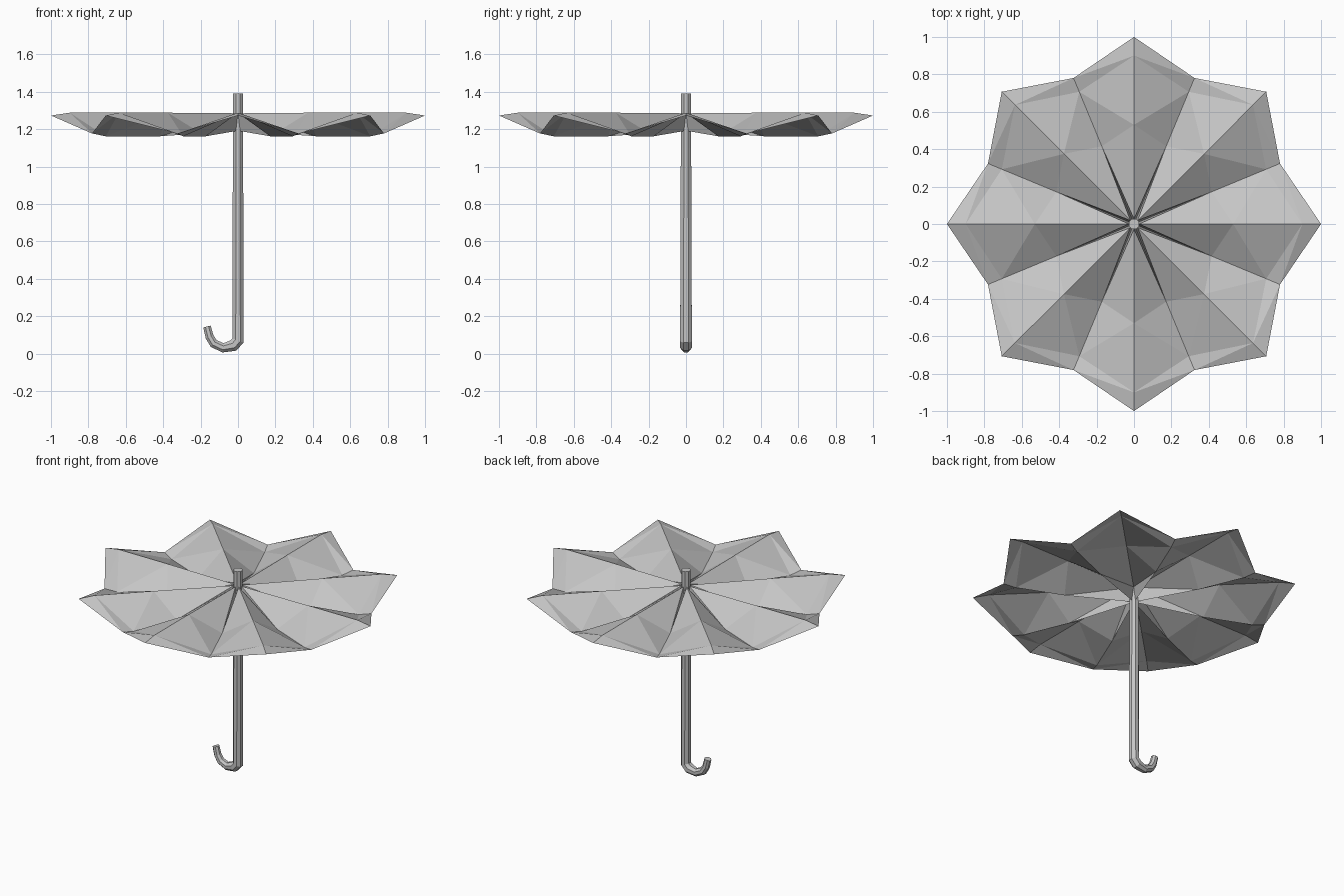
import bpy
import bmesh
from math import sin, cos, pi
from mathutils import Vector

cube = bpy.data.objects.get("Cube")
if cube:
    bpy.data.objects.remove(cube, do_unlink=True)

SIDES = 8


def make_material(name, color):
    mat = bpy.data.materials.new(name)
    mat.use_nodes = True
    mat.diffuse_color = color
    mat.node_tree.nodes["Principled BSDF"].inputs["Base Color"].default_value = color
    return mat


def finish(bm, name, mat):
    mesh = bpy.data.meshes.new(name)
    bm.to_mesh(mesh)
    bm.free()
    mesh.materials.append(mat)
    obj = bpy.data.objects.new(name, mesh)
    bpy.context.collection.objects.link(obj)
    return obj


grey = make_material("plain grey", (0.56, 0.56, 0.56, 1))

# Canopy: ridges and valleys as (radius, height) profiles, alternating around
ridge = [(0.027, 1.285), (0.53, 1.288), (0.90, 1.288), (1.0, 1.273)]
valley = [(0.027, 1.19), (0.45, 1.162), (0.765, 1.162), (0.845, 1.177)]

bm = bmesh.new()
ribs = []
for i in range(2 * SIDES):
    a = i * pi / SIDES
    profile = valley if i % 2 else ridge
    ribs.append([bm.verts.new((r * cos(a), r * sin(a), z)) for r, z in profile])
for i in range(0, 2 * SIDES, 2):
    top = ribs[i]
    for side in (1, -1):
        low = ribs[(i + side) % (2 * SIDES)]
        for k in range(len(ridge) - 1):
            # Each panel folds along the line from inner ridge to outer valley
            for tri in ((top[k], top[k + 1], low[k + 1]), (top[k], low[k + 1], low[k])):
                bm.faces.new(tri if side == 1 else tri[::-1])
bm.normal_update()
finish(bm, "canopy", grey)

# Shaft and hooked handle: an octagonal tube swept along a path (x, z, radius)
path = [(0, 1.39, 0.030), (0, 1.1, 0.030), (0, 0.07, 0.034), (-0.025, 0.043, 0.034),
        (-0.08, 0.031, 0.027), (-0.13, 0.054, 0.026), (-0.152, 0.09, 0.024),
        (-0.166, 0.145, 0.022)]

bm = bmesh.new()
points = [Vector((x, 0, z)) for x, z, r in path]
rings = []
for i, p in enumerate(points):
    before = (p - points[i - 1]).normalized() if i else Vector()
    after = (points[i + 1] - p).normalized() if i + 1 < len(points) else Vector()
    along = (before + after).normalized()
    across = Vector((0, 1, 0))
    out = across.cross(along)
    radius = path[i][2]
    ring = []
    for k in range(SIDES):
        a = 2 * pi * (k + 0.5) / SIDES
        ring.append(bm.verts.new(p + radius * (cos(a) * out + sin(a) * across)))
    rings.append(ring)
for lower, upper in zip(rings, rings[1:]):
    for k in range(SIDES):
        n = (k + 1) % SIDES
        bm.faces.new((lower[k], lower[n], upper[n], upper[k]))
bm.faces.new(rings[0])
bm.faces.new(rings[-1])
bmesh.ops.recalc_face_normals(bm, faces=bm.faces)
finish(bm, "shaft_and_hook_handle", grey)
